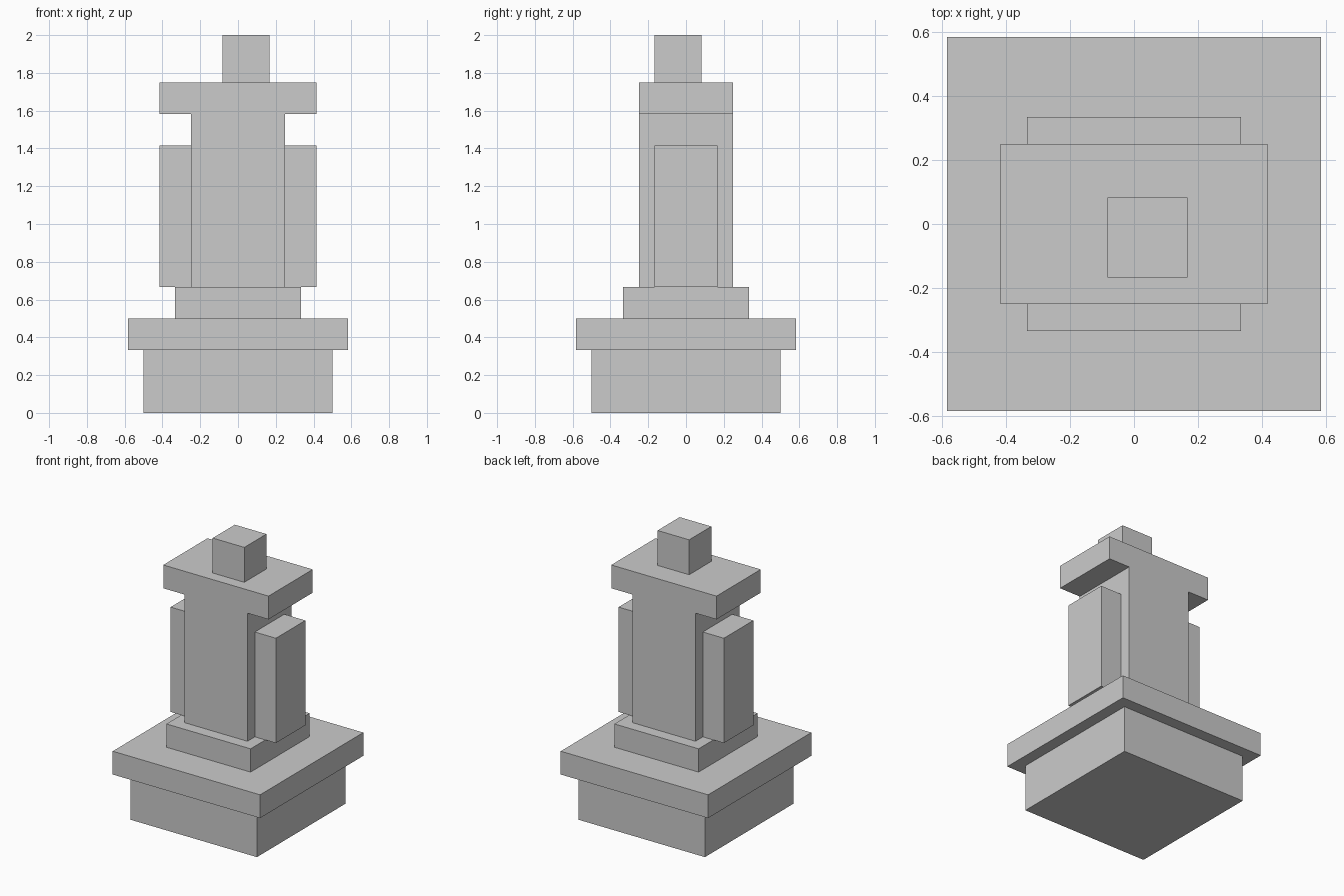
import bpy

if "Cube" in bpy.data.objects:
    bpy.data.objects.remove(bpy.data.objects["Cube"])

U = 1 / 12  # the model sits on a grid of twelfths


def box(name, x, y, z):
    """Add a box spanning the given (min, max) ranges in grid units."""
    spans = (x, y, z)
    bpy.ops.mesh.primitive_cube_add(size=1, location=[(a + b) / 2 * U for a, b in spans])
    obj = bpy.context.object
    obj.name = name
    obj.scale = [(b - a) * U for a, b in spans]
    bpy.ops.object.transform_apply(location=False, rotation=False, scale=True)
    return obj


# Stepped pedestal
box("pedestal_base", (-6, 6), (-6, 6), (0, 4))
box("pedestal_slab", (-7, 7), (-7, 7), (4, 6))
box("plinth", (-4, 4), (-4, 4), (6, 8))

# Central column with a side block on each side
box("column", (-3, 3), (-3, 3), (8, 19))
box("side_block_right", (3, 5), (-2, 2), (8, 17))
box("side_block_left", (-5, -3), (-2, 2), (8, 17))

# Cap slab and off-centre finial
box("cap_slab", (-5, 5), (-3, 3), (19, 21))
box("finial", (-1, 2), (-2, 1), (21, 24))
